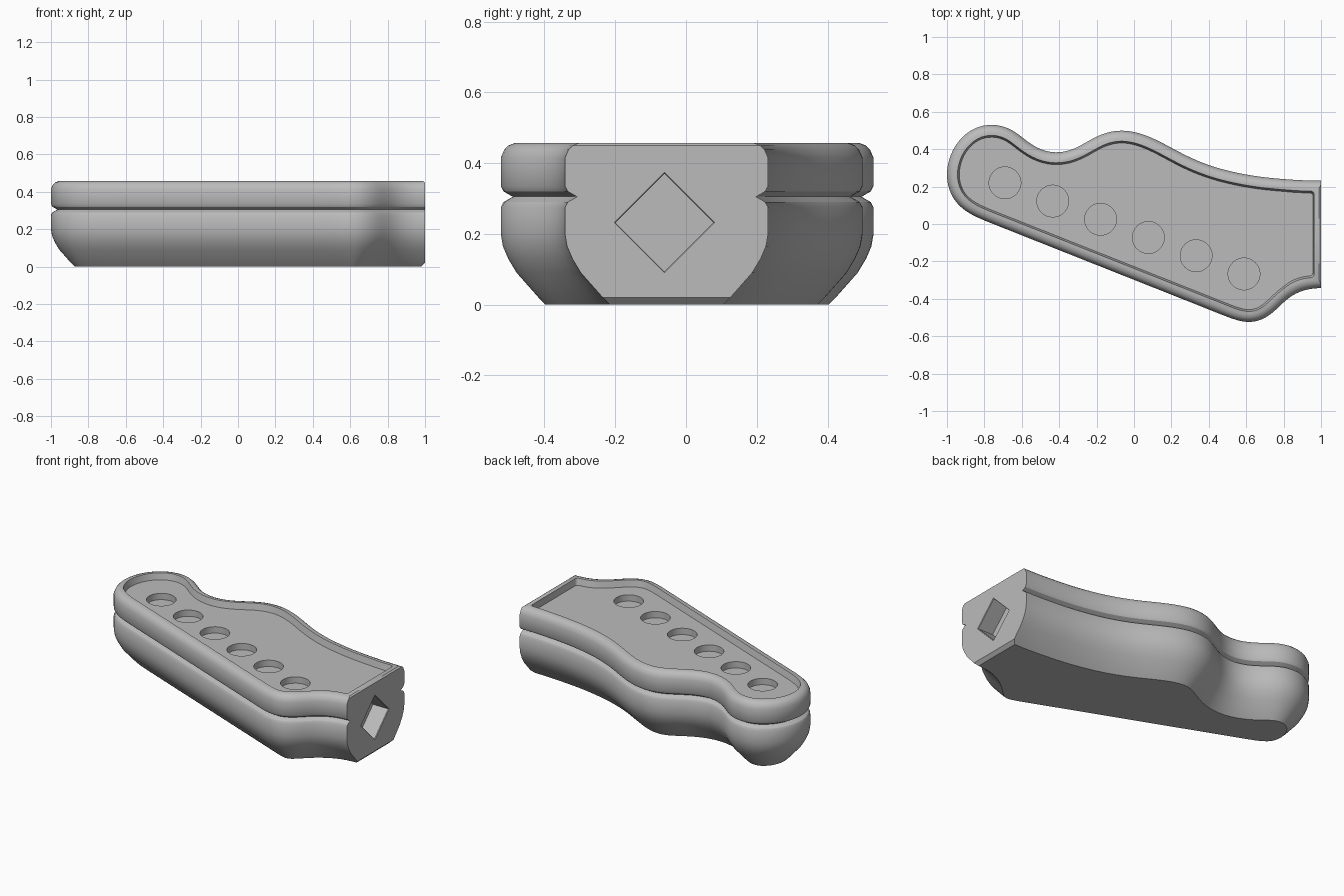
import bpy, bmesh, math
from mathutils import Vector, Matrix

cube = bpy.data.objects.get("Cube")
if cube:
    bpy.data.objects.remove(cube, do_unlink=True)

grey = bpy.data.materials.new("plain grey")
grey.use_nodes = True
grey.diffuse_color = (0.5, 0.5, 0.5, 1)
grey.node_tree.nodes["Principled BSDF"].inputs["Base Color"].default_value = (0.5, 0.5, 0.5, 1)

# Plan outline, from the back corner of the flat end round to its front corner
CONTROL = [(1, .232), (.93, .232), (.8, .24), (.64, .257), (.45, .298), (.3, .355),
           (.13, .445), (.03, .487), (-.07, .503), (-.17, .484), (-.25, .44),
           (-.33, .395), (-.42, .378), (-.51, .4), (-.58, .447), (-.64, .5),
           (-.7, .526), (-.77, .535), (-.85, .517), (-.92, .467), (-.975, .39),
           (-1.004, .28), (-.998, .21), (-.967, .13), (-.91, .073), (-.84, .035),
           (-.76, .003), (.44, -.473), (.52, -.505), (.57, -.523), (.63, -.53),
           (.7, -.508), (.76, -.46), (.81, -.405), (.87, -.365), (.93, -.345), (1, -.342)]

# Section of the shell: inset from the outline, height, x of the flat end
SECTION = [(.127, 0, .98), (.107, .02, 1), (.045, .09, 1), (.021, .13, 1), (.006, .165, 1),
           (0, .2, 1), (0, .275, 1), (.008, .29, 1), (.034, .305, 1), (.008, .32, 1),
           (0, .335, 1), (0, .415, 1), (.01, .438, 1), (.022, .45, 1), (.04, .457, .99)]

TOP = SECTION[-1][1]
RECESS_FLOOR = TOP - .04


def smooth_outline(control, count=170):
    """Spline through the points, spaced evenly and relaxed a little."""
    pts = [Vector(p) for p in control]
    pts = [pts[0]] + pts + [pts[-1]]
    dense = []
    for a, b, c, d in zip(pts, pts[1:], pts[2:], pts[3:]):
        span = (c - b).length
        m0 = (c - a) / ((c - b).length + (b - a).length) * span
        m1 = (d - b) / ((d - c).length + (c - b).length) * span
        for i in range(20):
            t = i / 20
            dense.append(b * (2*t**3 - 3*t*t + 1) + m0 * (t**3 - 2*t*t + t)
                         + c * (3*t*t - 2*t**3) + m1 * (t**3 - t*t))
    dense.append(pts[-1])
    total = sum((q - p).length for p, q in zip(dense, dense[1:]))
    even, run, step = [dense[0]], 0, total / (count - 1)
    for p, q in zip(dense, dense[1:]):
        length = (q - p).length
        while length > 0 and run + length >= step * len(even) and len(even) < count - 1:
            even.append(p.lerp(q, (step * len(even) - run) / length))
        run += length
    even.append(dense[-1])
    for _ in range(6):
        even = [even[0]] + [(a + 2*b + c) / 4 for a, b, c in zip(even, even[1:], even[2:])] + [even[-1]]
    return even


OUTLINE = smooth_outline(CONTROL)


def inset_ring(inset, z, end_x):
    """Outline moved inward, with its flat end placed at end_x."""
    ring, last = [], len(OUTLINE) - 1
    for i, p in enumerate(OUTLINE):
        if i in (0, last):
            inward = Vector((0, -1 if i == 0 else 1))
        else:
            t = (OUTLINE[i + 1] - OUTLINE[i - 1]).normalized()
            inward = Vector((-t.y, t.x))
        q = p + inward * inset
        x = q.x if q.x < .8 else .8 + (q.x - .8) * (end_x - .8) / .2
        ring.append((x, q.y, z))
    return ring


def finish(bm, name):
    bmesh.ops.recalc_face_normals(bm, faces=bm.faces)
    mesh = bpy.data.meshes.new(name)
    bm.to_mesh(mesh)
    bm.free()
    mesh.materials.append(grey)
    obj = bpy.data.objects.new(name, mesh)
    bpy.context.collection.objects.link(obj)
    return obj


def loft(sections, name, round_corners=False):
    """Solid through a stack of inset outlines."""
    bm = bmesh.new()
    rings = [[bm.verts.new(v) for v in inset_ring(*s)] for s in sections]
    n = len(OUTLINE)
    for low, high in zip(rings, rings[1:]):
        for i in range(n):
            j = (i + 1) % n
            bm.faces.new((low[i], low[j], high[j], high[i]))
    bm.faces.new(rings[0])
    bm.faces.new(rings[-1])
    if round_corners:
        corners = [bm.edges.get((rings[0][i], rings[1][i])) for i in (0, n - 1)]
        bmesh.ops.bevel(bm, geom=corners, offset=.017, segments=4, profile=.5, affect='EDGES')
    return finish(bm, name)


def prism(name, sides, radius, bottom_radius, depth, matrix):
    bm = bmesh.new()
    bmesh.ops.create_cone(bm, cap_ends=True, segments=sides, radius1=bottom_radius,
                          radius2=radius, depth=depth, matrix=matrix)
    return finish(bm, name)


# Grip body with its grooved seam
body = loft(SECTION, "handle_body")

# Cutters: top recess, row of round pockets, square socket in the flat end
cutters = [loft([(.066, RECESS_FLOOR, .957), (.056, TOP + .001, .963), (.056, TOP + .05, .963)],
                "recess_cutter", True)]
first, final = Vector((-.69, .22)), Vector((.588, -.267))
for k in range(6):
    c = first.lerp(final, k / 5)
    place = Matrix.Translation((c.x, c.y, RECESS_FLOOR))
    cutters.append(prism("pocket_cutter", 48, .085, .085, .08, place))

facing = Matrix.Rotation(math.pi / 2, 4, 'Y')
socket = Matrix.Translation((1, -.061, .232)) @ facing
cutters.append(prism("socket_cutter", 4, .138, .138, .22, socket))
rim = Matrix.Translation((1, -.061, .232)) @ facing
cutters.append(prism("socket_rim_cutter", 4, .152, .132, .02, rim))

bpy.context.view_layer.objects.active = body
for cutter in cutters:
    cutter.hide_render = True
    cut = body.modifiers.new("cut", 'BOOLEAN')
    cut.operation, cut.solver, cut.object = 'DIFFERENCE', 'EXACT', cutter
    bpy.ops.object.modifier_apply(modifier=cut.name)
    bpy.data.objects.remove(cutter, do_unlink=True)

# Smooth curves, crisp edges
bpy.ops.object.select_all(action='DESELECT')
body.select_set(True)
bpy.ops.object.shade_smooth_by_angle(angle=math.radians(30))
